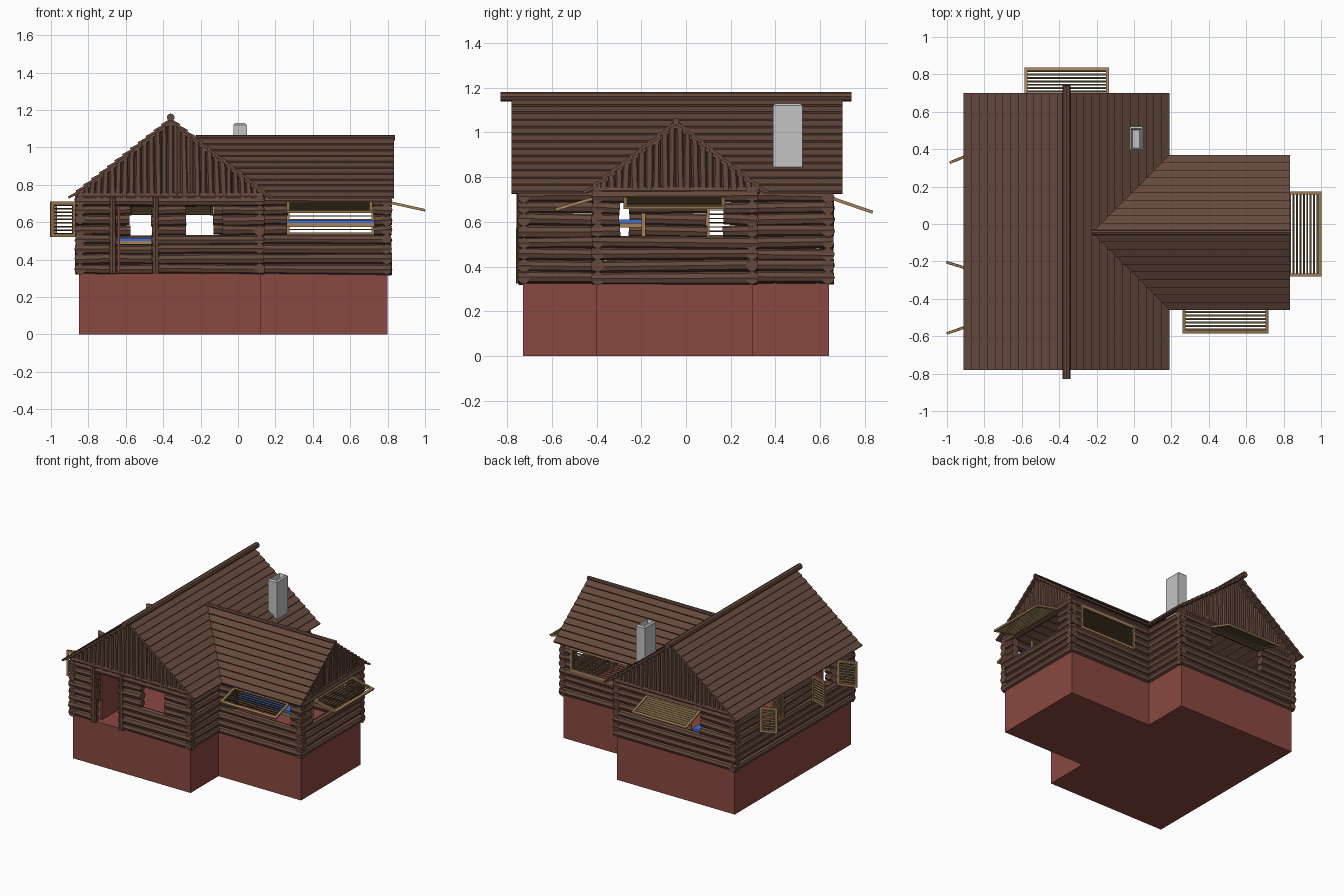
import bpy, bmesh, math, random
from mathutils import Vector, Matrix

if "Cube" in bpy.data.objects:
    bpy.data.objects.remove(bpy.data.objects["Cube"])

random.seed(4)


def material(name, r, g, b):
    m = bpy.data.materials.new(name)
    lin = [((c / 255 + 0.055) / 1.055) ** 2.4 for c in (r, g, b)]
    m.diffuse_color = (*lin, 1)
    m.use_nodes = True
    m.node_tree.nodes["Principled BSDF"].inputs["Base Color"].default_value = m.diffuse_color
    return m


BROWN = material("dark_timber", 101, 73, 61)
RED = material("red_base", 138, 72, 65)
TAN = material("tan_frame", 165, 130, 88)
OLIVE = material("slat_wood", 122, 102, 68)
BLUE = material("blue_cloth", 62, 112, 215)
GREY = material("chimney_grey", 196, 196, 196)


class Part:
    """Collects boxes and poles into one object."""
    def __init__(self, name, mat):
        self.name, self.mat, self.bm = name, mat, bmesh.new()

    def box(self, centre, size, rot=Matrix.Identity(4)):
        m = Matrix.Translation(centre) @ rot @ Matrix.Diagonal((*size, 1))
        return bmesh.ops.create_cube(self.bm, size=1, matrix=m)["verts"]

    def span(self, lo, hi):
        lo, hi = Vector(lo), Vector(hi)
        return self.box((lo + hi) / 2, hi - lo)

    def pole(self, a, b, r1, r2, sides=8):
        a, b = Vector(a), Vector(b)
        d = b - a
        m = Matrix.Translation((a + b) / 2) @ d.to_track_quat('Z', 'Y').to_matrix().to_4x4()
        bmesh.ops.create_cone(self.bm, cap_ends=True, segments=sides, radius1=r1,
                              radius2=r2, depth=d.length, matrix=m)

    def done(self):
        me = bpy.data.meshes.new(self.name)
        self.bm.to_mesh(me)
        self.bm.free()
        me.materials.append(self.mat)
        ob = bpy.data.objects.new(self.name, me)
        bpy.context.collection.objects.link(ob)
        return ob


# Foundation and floor
p = Part("foundation", RED)
p.span((-0.85, -0.73, 0), (0.12, 0.64, 0.325))
p.span((0.12, -0.40, 0), (0.80, 0.30, 0.325))
p.done()

# Log walls, cut where windows and the door are
BASE, ROW, ROWS = 0.325, 0.052, 8
WIN = range(4, 7)


def wall(name, a, b, openings=(), ends=(0.022, 0.022)):
    part = Part(name, BROWN)
    a, b = Vector((*a, 0)), Vector((*b, 0))
    length = (b - a).length
    d = (b - a) / length
    for i in range(ROWS):
        cuts = [-ends[0]]
        for t0, t1, rows in openings:
            if i in rows:
                cuts += [t0, t1]
        cuts.append(length + ends[1])
        for s, e in zip(cuts[::2], cuts[1::2]):
            pts = [a + d * t + Vector((0, 0, BASE + ROW * (i + 0.5) + random.uniform(-.005, .005)))
                   for t in (s + random.uniform(-.006, 0), e + random.uniform(0, .006))]
            part.pole(*pts, random.uniform(.025, .031), random.uniform(.025, .031))
    part.done()


X0, X1, X2 = -0.845, 0.115, 0.795
Y0, Y1, W0, W1 = -0.725, 0.635, -0.395, 0.295
wall("front_wall", (X0, Y0), (X1, Y0), [(0.19, 0.385, range(0, 7)), (0.565, 0.765, WIN)])
wall("back_wall", (X0, Y1), (X1, Y1), [(0.265, 0.715, WIN)])
wall("left_wall", (X0, Y0), (X0, Y1), [(0.185, 0.475, WIN), (0.815, 1.095, WIN)])
wall("right_wall_front", (X1, Y0), (X1, W0))
wall("right_wall_back", (X1, W1), (X1, Y1))
wall("wing_front_wall", (X1, W0), (X2, W0), [(0.145, 0.615, WIN)])
wall("wing_back_wall", (X1, W1), (X2, W1), [(0.145, 0.615, WIN)])
wall("wing_end_wall", (X2, W0), (X2, W1), [(0.095, 0.565, WIN)])

# Roof planks, overlapping, mitred at the valley
SL = 0.778
ANG = math.atan(SL)
RX, RZ, WY, WZ = -0.36, 1.15, -0.045, 1.045
VX = RX + (RZ - WZ) / SL          # where the wing ridge meets the main slope


def roof_part(name, half, n, along_x):
    part = Part(name, BROWN)
    step = half / n
    width = step / math.cos(ANG) * 1.3
    for s in (-1, 1):
        for i in range(n):
            d = step * (i + 0.45)
            t = s * (ANG - 0.17) + random.uniform(-.012, .012)
            if along_x:
                vs = part.box(((VX + 0.835) / 2, WY + s * d, WZ - SL * d),
                              (0.835 - VX, width, 0.013), Matrix.Rotation(-t, 4, 'X'))
                for v in vs:
                    if v.co.x < 0.5:
                        v.co.x = VX - 0.012 + abs(v.co.y - WY)
                continue
            rot = Matrix.Rotation(t, 4, 'Y')
            x = RX + s * d
            if x < VX:
                part.box((x, -0.04, RZ - SL * d), (width, 1.48, 0.013), rot)
            else:
                for y_end, k in ((-0.78, -1), (0.70, 1)):
                    vs = part.box((x, (y_end + WY) / 2, RZ - SL * d),
                                  (width, abs(y_end - WY), 0.013), rot)
                    for v in vs:
                        if abs(v.co.y - WY) < 0.01:
                            v.co.y = WY + k * max(0, v.co.x - VX - 0.012)
    part.done()


roof_part("main_roof", 0.54, 13, False)
roof_part("wing_roof", 0.405, 10, True)
p = Part("ridge_logs", BROWN)
p.pole((RX, -0.83, 1.16), (RX, 0.74, 1.16), 0.021, 0.021)
p.pole((VX, WY, 1.052), (0.84, WY, 1.052), 0.014, 0.014)
p.done()


# Gable ends of upright poles with a tie log below
def gable(name, centre, half, top, place):
    part = Part(name, BROWN)
    n = round(half * 2 / 0.035)
    for i in range(n + 1):
        u = -half + 2 * half * i / n
        z = top - SL * abs(u) - 0.012
        if z > 0.75:
            part.pole(place(centre + u + random.uniform(-.006, .006), 0.73),
                      place(centre + u * 0.99, z),
                      random.uniform(.018, .024), random.uniform(.016, .022), 6)
    part.pole(place(centre - half, 0.74), place(centre + half, 0.74), 0.022, 0.022)
    for s in (-1, 1):             # sloping rafters
        part.pole(place(centre + s * (half + 0.02), top - SL * (half + 0.02) - 0.015),
                  place(centre, top - 0.015), 0.015, 0.015, 6)
    part.done()


gable("front_gable", RX, 0.49, RZ, lambda u, z: (u, Y0, z))
gable("back_gable", RX, 0.49, RZ, lambda u, z: (u, Y1, z))
gable("wing_gable", WY, 0.36, WZ, lambda u, z: (X2, u, z))


# Slatted shutters: u runs along the slats, v across them
def shutter(name, origin, u, v, width, height, tilt=0.3):
    u, v = Vector(u).normalized(), Vector(v).normalized()
    w = u.cross(v)
    rot = Matrix((u, v, w)).transposed().to_4x4()
    at = lambda a, b: Vector(origin) + u * a + v * b
    frame, slats = Part(name + "_frame", TAN), Part(name + "_slats", OLIVE)
    bar = 0.016
    for a in (bar / 2, width - bar / 2):
        frame.box(at(a, height / 2), (bar, height, 0.014), rot)
    for b in (bar / 2, height - bar / 2):
        frame.box(at(width / 2, b), (width, bar, 0.012), rot)
    n = int(height / 0.018)
    for i in range(1, n):
        slats.box(at(width / 2, height * i / n), (width - bar, 0.004, 0.014),
                  rot @ Matrix.Rotation(tilt, 4, 'X'))
    frame.done()
    slats.done()


DOWN = (0, 0, -1)
shutter("wing_front_awning", (0.26, -0.415, 0.705), (1, 0, 0), (0, -0.17, -0.05), 0.46, 0.175)
shutter("wing_end_awning", (0.815, -0.28, 0.705), (0, 1, 0), (0.18, 0, -0.04), 0.455, 0.19)
shutter("back_awning", (-0.585, 0.655, 0.705), (1, 0, 0), (0, 0.18, -0.062), 0.45, 0.19, 0.8)
shutter("wing_back_shutter", (0.26, 0.315, 0.705), (1, 0, 0), DOWN, 0.47, 0.18, 0.1)
shutter("left_shutter_1", (-0.87, -0.54, 0.71), (-0.13, -0.045, 0), DOWN, 0.14, 0.19)
shutter("left_shutter_2", (-0.87, -0.245, 0.71), (-0.13, 0.04, 0), DOWN, 0.14, 0.19)
shutter("left_shutter_3", (-0.87, 0.375, 0.71), (-0.11, -0.045, 0), DOWN, 0.125, 0.19)
shutter("left_shutter_4", (-0.87, 0.09, 0.71), (0, 1, 0), DOWN, 0.14, 0.19, 0.1)

# Door posts and open door leaf
p = Part("door_posts", BROWN)
for x in (-0.67, -0.44):
    p.pole((x, -0.74, 0.325), (x, -0.74, 0.735), 0.021, 0.018)
p.done()
p = Part("door", RED)
p.span((-0.645, -0.70, 0.335), (-0.63, -0.51, 0.69))
p.done()

# Beds seen through the openings
for name, (x0, x1, y0, y1, z) in {"wing_bed": (0.24, 0.74, -0.36, -0.19, 0.595),
                                  "main_bed": (-0.80, -0.45, 0.40, 0.59, 0.50)}.items():
    p = Part(name + "_frame", TAN)
    p.span((x0, y0, z - 0.02), (x1, y1, z))
    for x in (x0, x1):
        for y in (y0, y1):
            p.box((x, y, (0.325 + z + 0.045) / 2), (0.016, 0.016, z + 0.045 - 0.325))
    p.done()
    p = Part(name + "_mattress", BLUE)
    p.span((x0 + .01, y0 + .008, z), (x1 - .01, y1 - .008, z + 0.016))
    p.done()

# Chimney with a chamfered, recessed top
p = Part("chimney", GREY)
p.span((-0.025, 0.39, 0.80), (0.047, 0.52, 1.13))
p.bm.faces.ensure_lookup_table()
top = max(p.bm.faces, key=lambda f: f.calc_center_median().z)
bmesh.ops.bevel(p.bm, geom=list(top.edges), offset=0.01, segments=1, affect='EDGES')
top = max(p.bm.faces, key=lambda f: f.calc_center_median().z)
bmesh.ops.inset_individual(p.bm, faces=[top], thickness=0.01, depth=0)
bmesh.ops.translate(p.bm, verts=top.verts, vec=(0, 0, -0.03))
p.done()
